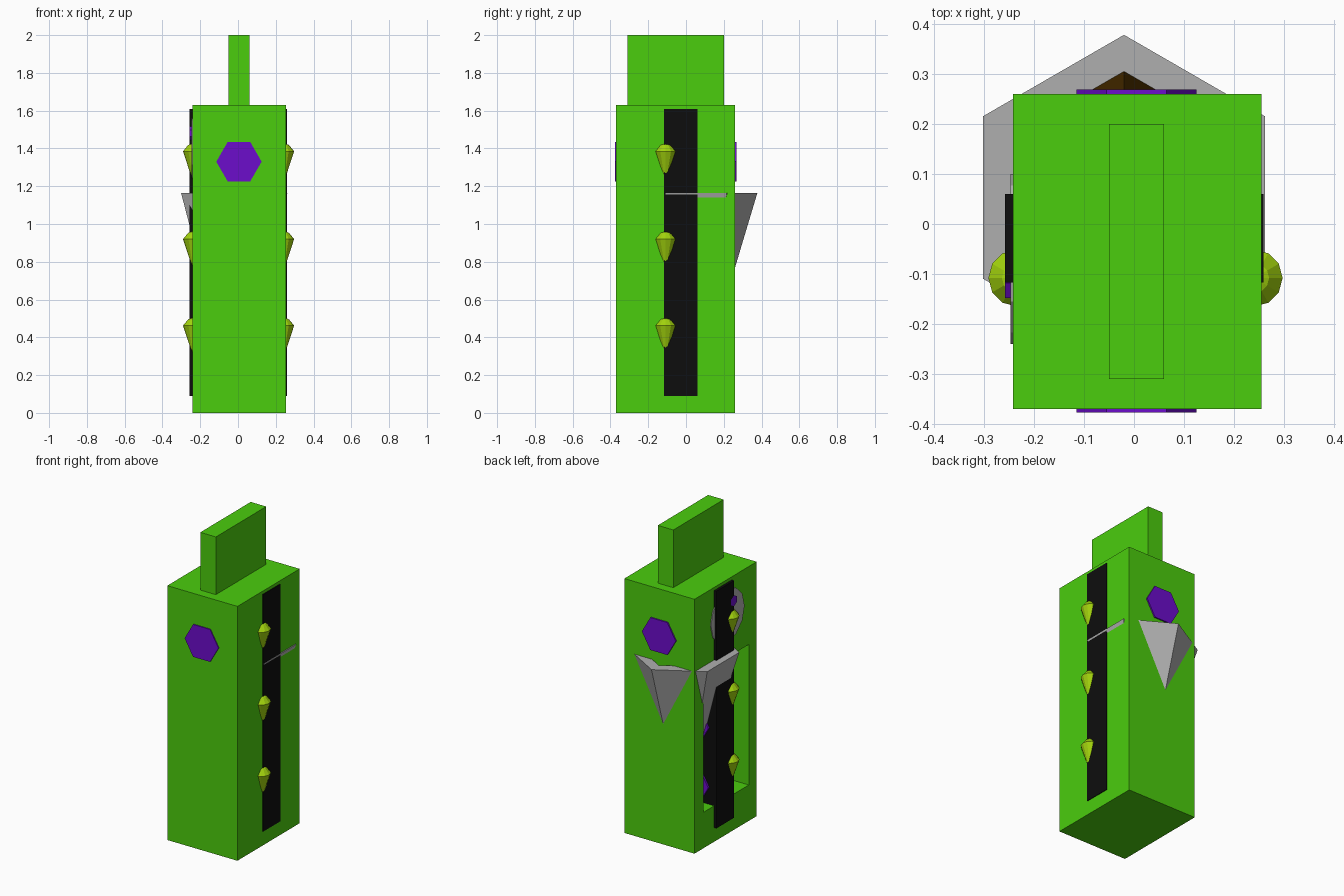
import bpy, bmesh, math
from mathutils import Matrix

if "Cube" in bpy.data.objects:
    bpy.data.objects.remove(bpy.data.objects["Cube"])


def material(name, r, g, b):
    m = bpy.data.materials.new(name)
    m.diffuse_color = (r, g, b, 1)
    m.use_nodes = True
    m.node_tree.nodes["Principled BSDF"].inputs["Base Color"].default_value = m.diffuse_color
    return m


GREEN = material("bright green", .07, .61, .004)
LIME = material("yellow green", .36, .65, .004)
PURPLE = material("purple", .15, .004, .60)
GREY = material("grey", .43, .43, .43)
BROWN = material("brown", .26, .10, .002)
BLACK = material("black", .004, .004, .004)


def finish(name, bm, *mats):
    bmesh.ops.recalc_face_normals(bm, faces=bm.faces)
    me = bpy.data.meshes.new(name)
    bm.to_mesh(me)
    bm.free()
    for m in mats:
        me.materials.append(m)
    ob = bpy.data.objects.new(name, me)
    bpy.context.collection.objects.link(ob)
    return ob


def box(name, lo, hi, mat):
    bm = bmesh.new()
    bmesh.ops.create_cube(bm, size=1)
    for v in bm.verts:
        v.co = [(a + b) / 2 + c * (b - a) for a, b, c in zip(lo, hi, v.co)]
    return finish(name, bm, mat)


def prism(name, axis, centre, radius, depth, sides, mat):
    """Regular prism lying along the x or y axis."""
    bm = bmesh.new()
    bmesh.ops.create_cone(bm, cap_ends=True, segments=sides, radius1=radius,
                          radius2=radius, depth=depth)
    # a vertex on the +x side, whatever the default start angle
    bm.verts.ensure_lookup_table()
    a = math.atan2(bm.verts[0].co.y, bm.verts[0].co.x)
    bm.transform(Matrix.Rotation(-a, 4, 'Z'))
    bm.transform(Matrix.Rotation(math.pi / 2, 4, 'Y' if axis == 'x' else 'X'))
    bm.transform(Matrix.Translation(centre))
    return finish(name, bm, mat)


def lathe(name, profile, centre, sides, start, mats, inner_from=99):
    """Closed turned shape; profile runs (radius, z), ends on the axis."""
    bm = bmesh.new()
    rings = []
    for r, z in profile:
        n = sides if r > 0 else 1
        rings.append([bm.verts.new((centre[0] + r * math.cos(start + math.tau * i / sides),
                                    centre[1] + r * math.sin(start + math.tau * i / sides),
                                    centre[2] + z)) for i in range(n)])
    for k, (a, b) in enumerate(zip(rings, rings[1:])):
        for i in range(sides):
            j = (i + 1) % sides
            vs = [a[i % len(a)], a[j % len(a)], b[j % len(b)], b[i % len(b)]]
            f = bm.faces.new(list(dict.fromkeys(vs)))
            f.material_index = 1 if k >= inner_from else 0
    return finish(name, bm, *mats)


# Body with an opening in its left side
body = box("body", (-.242, -.37, 0), (.255, .26, 1.63), GREEN)
cutter = box("opening_cutter", (-.4, -.29, .23), (.2, .17, 1.13), GREEN)
cutter.hide_render = True
cutter.hide_viewport = True
cut = body.modifiers.new("opening", 'BOOLEAN')
cut.operation = 'DIFFERENCE'
cut.solver = 'EXACT'
cut.object = cutter

# Upright block on top
box("top_block", (-.05, -.31, 1.63), (.06, .20, 2.0), GREEN)

# Black slab through the body, showing as a strip on both sides
box("side_strip", (-.258, -.117, .09), (.259, .06, 1.61), BLACK)

# Three pointed studs on each side
for i, top in enumerate((1.43, .965, .507)):
    for side, x in (("left", -.234), ("right", .240)):
        lathe(f"{side}_stud_{i + 1}", [(0, 0), (.03, -.012), (.057, -.045), (0, -.22)],
              (x, -.108, top), 12, 0, [LIME])

# Hollow six-sided cone, point down, poking out through the walls
lathe("hollow_cone", [(0, -1.085), (.325, 0), (.252, 0), (0, -.80)],
      (-.02, .053, 1.165), 6, math.pi / 2, [GREY, BROWN], 2)

# Hexagon rod showing on the front and back, and two inside the opening
prism("hexagon_rod", 'y', (.005, -.054, 1.33), .12, .645, 6, PURPLE)
for i, z in enumerate((.34, .72)):
    prism(f"inner_hexagon_{i + 1}", 'y', (-.088, -.028, z), .12, .20, 6, PURPLE)

# Round plate and small peg high on the left side
prism("round_plate", 'x', (-.243, -.07, 1.40), .17, .008, 12, GREY)
prism("small_peg", 'x', (-.235, -.118, 1.48), .035, .046, 6, PURPLE)
